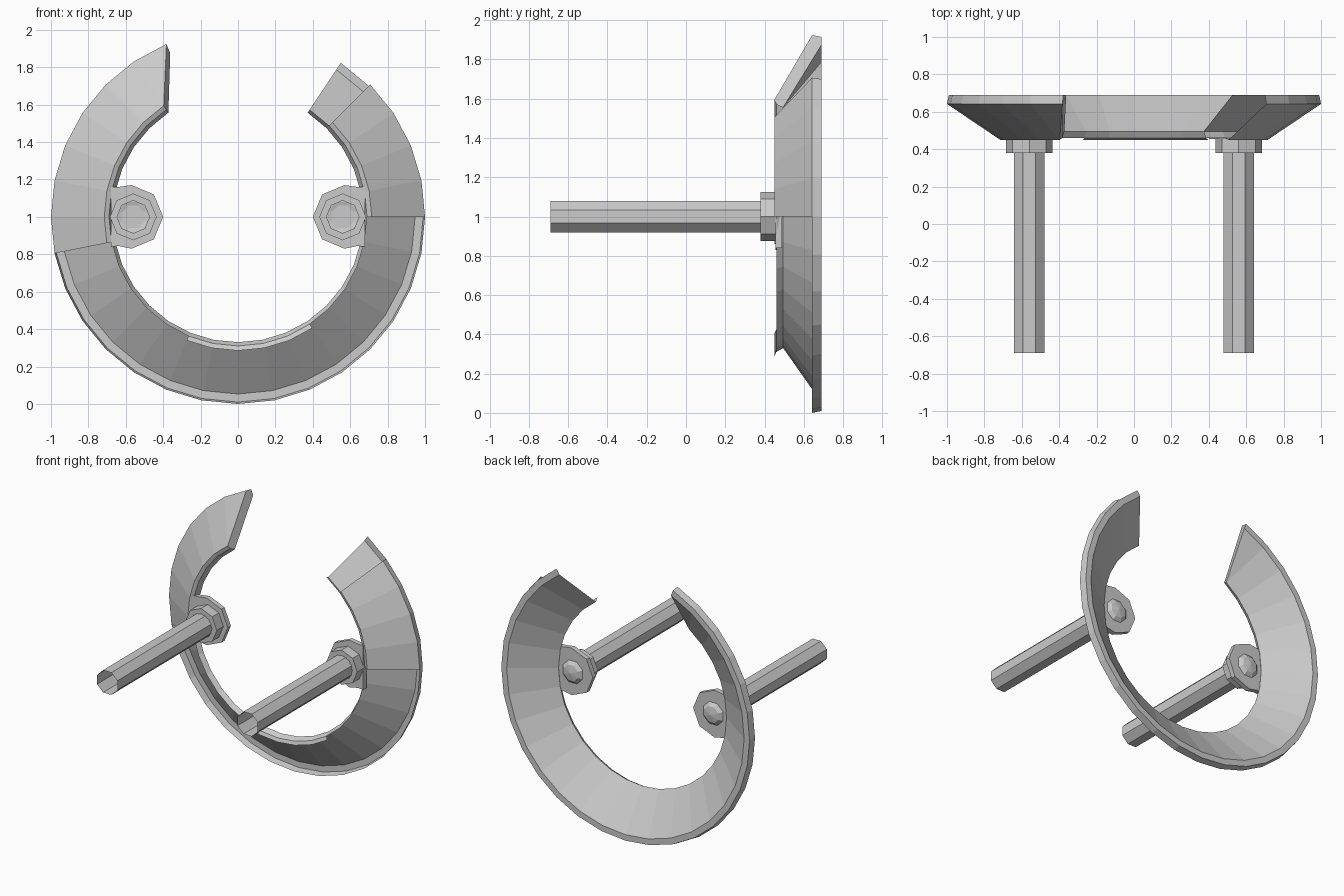
import bpy, bmesh
from math import sin, cos, radians

if "Cube" in bpy.data.objects:
    bpy.data.objects.remove(bpy.data.objects["Cube"])

STEP = 11.25  # the ring is a 32-sided lathe


def finish(bm, name):
    bmesh.ops.recalc_face_normals(bm, faces=bm.faces)
    loose = [v for v in bm.verts if not v.link_faces]
    bmesh.ops.delete(bm, geom=loose, context='VERTS')
    me = bpy.data.meshes.new(name)
    bm.to_mesh(me)
    bm.free()
    ob = bpy.data.objects.new(name, me)
    bpy.context.collection.objects.link(ob)
    return ob


# Open conical ring: profile points as (radius, y)
profile = {'A': (0.715, 0.45), 'B': (1.0, 0.642), 'C': (0.99, 0.69),
           'D': (0.947, 0.69), 'E': (0.67, 0.495), 'F': (0.69, 0.46)}
bm = bmesh.new()
v = {}
for k in range(-22, 6):
    a = radians(k * STEP)
    for p, (r, y) in profile.items():
        v[p, k] = bm.verts.new((r * cos(a), y, 1 + r * sin(a)))


def band(p, q, ks):
    for k in ks:
        bm.faces.new((v[p, k], v[q, k], v[q, k + 1], v[p, k + 1]))


front = list(range(-21, -15)) + list(range(0, 4))
band('A', 'B', front)                           # front cone, open below
band('B', 'C', range(-22, 4))                   # outer rim
band('C', 'D', range(-22, 5))                   # rim back
band('D', 'E', range(-21, 5))                   # back cone
band('E', 'F', range(-21, 5))                   # inner wall
band('F', 'A', front + list(range(-10, -5)))    # inner lip
# slanted left end
bm.faces.new((v['A', -21], v['B', -21], v['B', -22]))
bm.faces.new((v['E', -21], v['D', -21], v['D', -22]))
bm.faces.new([v[p, -22 if p in 'BCD' else -21] for p in 'ABCDEF'])
finish(bm, 'open_ring')


def tube(name, side, rings, cap=None):
    """Eight-sided lathe about a y axis; rings are (radius, y, turn in degrees)."""
    bm = bmesh.new()
    loops = []
    for r, y, turn in rings:
        loops.append([bm.verts.new((side * (0.56 - r * cos(radians(45 * i + turn))), y,
                                    1 + r * sin(radians(45 * i + turn)))) for i in range(8)])
    for a, b in zip(loops, loops[1:]):
        for i in range(8):
            j = (i + 1) % 8
            bm.faces.new((a[i], a[j], b[j], b[i]))
    if cap is not None:
        tip = bm.verts.new((side * 0.56, cap, 1))
        for i in range(8):
            bm.faces.new((loops[-1][i], loops[-1][(i + 1) % 8], tip))
    return finish(bm, name)


def flange(name, side):
    """Tab that joins the collar to the inside of the ring."""
    outline = [(0.68, 0.84), (0.64, 0.845), (0.57, 0.83), (0.45, 0.88), (0.40, 1.0),
               (0.45, 1.12), (0.57, 1.17), (0.64, 1.16), (0.68, 1.16)]
    bm = bmesh.new()
    lo, hi = [[bm.verts.new((side * x, y, z)) for x, z in outline] for y in (0.455, 0.49)]
    n = len(outline)
    bm.faces.new(lo)
    bm.faces.new(hi)
    for i in range(n):
        j = (i + 1) % n
        bm.faces.new((lo[i], lo[j], hi[j], hi[i]))
    return finish(bm, name)


# Two mounting posts, mirrored
for side, tag in ((-1, 'left'), (1, 'right')):
    tube('post_' + tag, side, [(0.087, -0.69, 22.5), (0.087, 0.45, 22.5)], 0.47)
    tube('collar_' + tag, side, [(0.087, 0.38, 0), (0.125, 0.38, 0), (0.125, 0.456, 0)])
    flange('flange_' + tag, side)
    tube('bolt_head_' + tag, side, [(0.085, 0.49, 22.5), (0.06, 0.51, 22.5)], 0.52)
